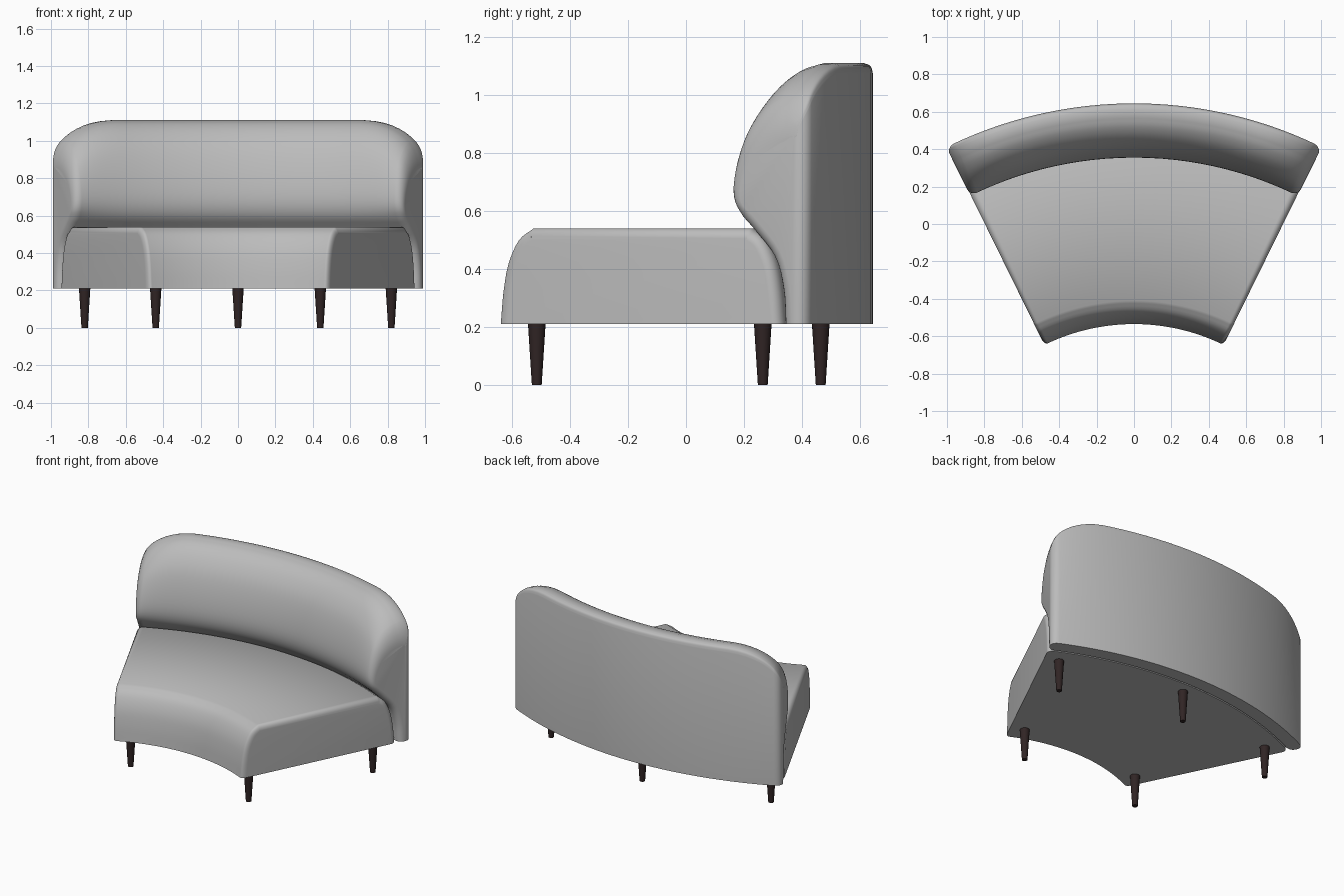
import bpy, bmesh, math
from mathutils import Vector

if "Cube" in bpy.data.objects:
    bpy.data.objects.remove(bpy.data.objects["Cube"])

CENTRE_Y = -1.62      # centre of all the curved sweeps
FLOOR = 0.21          # underside of the upholstery
TOP = 1.11


def material(name, rgb):
    m = bpy.data.materials.new(name)
    m.use_nodes = True
    m.diffuse_color = (*rgb, 1)
    bsdf = m.node_tree.nodes["Principled BSDF"]
    bsdf.inputs["Base Color"].default_value = (*rgb, 1)
    bsdf.inputs["Roughness"].default_value = 0.8
    return m


fabric = material("grey fabric", (0.5, 0.5, 0.5))
wood = material("dark wood", (0.03, 0.018, 0.018))


def spline(points, steps=4):
    """Smooth curve through the points."""
    p = [Vector(q) for q in points]
    p = [2 * p[0] - p[1]] + p + [2 * p[-1] - p[-2]]
    out = []
    for a, b, c, d in zip(p, p[1:], p[2:], p[3:]):
        for i in range(steps):
            t = i / steps
            out.append(0.5 * (2 * b + (c - a) * t + (2 * a - 5 * b + 4 * c - d) * t * t
                              + (3 * b - a - 3 * c + d) * t ** 3))
    return out + [p[-2]]


def inset(profile, dist):
    """Shrink a clockwise (y, z) outline, keeping its base on the floor line."""
    out = []
    for i, p in enumerate(profile):
        before, after = profile[i - 1], profile[(i + 1) % len(profile)]
        if p.z_is_base if hasattr(p, "z_is_base") else p.y < FLOOR + 0.001:
            side = 1 if i == 0 else -1
            out.append(Vector((p.x + side * dist, p.y)))
        else:
            along = (after - before).normalized()
            out.append(p + Vector((along.y, -along.x)) * dist)
    return out


def finish(obj, mat, angle=40):
    obj.data.materials.append(mat)
    bpy.ops.object.select_all(action="DESELECT")
    obj.select_set(True)
    bpy.context.view_layer.objects.active = obj
    bpy.ops.object.shade_smooth_by_angle(angle=math.radians(angle))


def sweep(name, profile, half_angle, fillet, squash=None):
    """Turn a profile about the centre, with rounded edges at both ends."""
    end = math.radians(half_angle)
    turn = fillet / 1.9
    half = [((end - turn) * math.sin(i / 18 * math.pi / 2), 0) for i in range(19)]
    for i in range(1, 7):
        a = i / 6 * math.pi / 2
        half.append((end - turn + turn * math.sin(a), fillet * (1 - math.cos(a))))
    rings = [(-a, d) for a, d in reversed(half[1:])] + half
    bm = bmesh.new()
    loops = []
    for a, d in rings:
        loop = []
        for y, z in inset(profile, d):
            if squash:
                z = squash(z, abs(a) / end)
            r = y - CENTRE_Y
            loop.append(bm.verts.new((r * math.sin(a), CENTRE_Y + r * math.cos(a), z)))
        loops.append(loop)
    n = len(profile)
    for l0, l1 in zip(loops, loops[1:]):
        for i in range(n):
            j = (i + 1) % n
            bm.faces.new((l0[i], l0[j], l1[j], l1[i]))
    bm.faces.new(loops[0])
    bm.faces.new(loops[-1][::-1])
    bmesh.ops.recalc_face_normals(bm, faces=bm.faces)
    mesh = bpy.data.meshes.new(name)
    bm.to_mesh(mesh)
    bm.free()
    obj = bpy.data.objects.new(name, mesh)
    bpy.context.collection.objects.link(obj)
    finish(obj, fabric)


# Seat cushion: rounded over at front and back
seat_front = spline([(-0.535, FLOOR), (-0.525, 0.32), (-0.505, 0.42), (-0.465, 0.5), (-0.41, 0.54)])
seat_back = spline([(0.42, 0.54), (0.475, 0.5), (0.515, 0.42), (0.535, 0.32), (0.545, FLOOR)])
sweep("seat", seat_front + seat_back, 26.2, 0.035)

# Backrest: bulging front, upright back, top corners rounded down at the ends
rest_front = spline([(0.555, FLOOR), (0.547, 0.33), (0.515, 0.44), (0.44, 0.53), (0.378, 0.6),
                     (0.355, 0.69), (0.368, 0.82), (0.405, 0.95), (0.46, 1.04), (0.52, 1.09),
                     (0.58, TOP)])
rest_back = spline([(0.615, TOP), (0.637, 1.1), (0.645, 1.075)]) + [Vector((0.645, FLOOR))]


def corner(z, u):
    t = max(0, (u - 0.66) / 0.34)
    drop = 0.23 * (1 - math.sqrt(max(0, 1 - t * t)))
    base = 0.6
    return z if z < base else base + (z - base) * (TOP - drop - base) / (TOP - base)


sweep("backrest", rest_front + rest_back, 26.3, 0.04, corner)

# Tapered legs
spots = [(s * x, y) for s in (-1, 1) for x, y in ((0.44, -0.515), (0.82, 0.265))] + [(0, 0.465)]
for i, (x, y) in enumerate(spots):
    bpy.ops.mesh.primitive_cone_add(vertices=20, radius1=0.017, radius2=0.031, depth=FLOOR + 0.01,
                                    location=(x, y, (FLOOR + 0.01) / 2))
    leg = bpy.context.object
    leg.name = f"leg_{i + 1}"
    finish(leg, wood)
